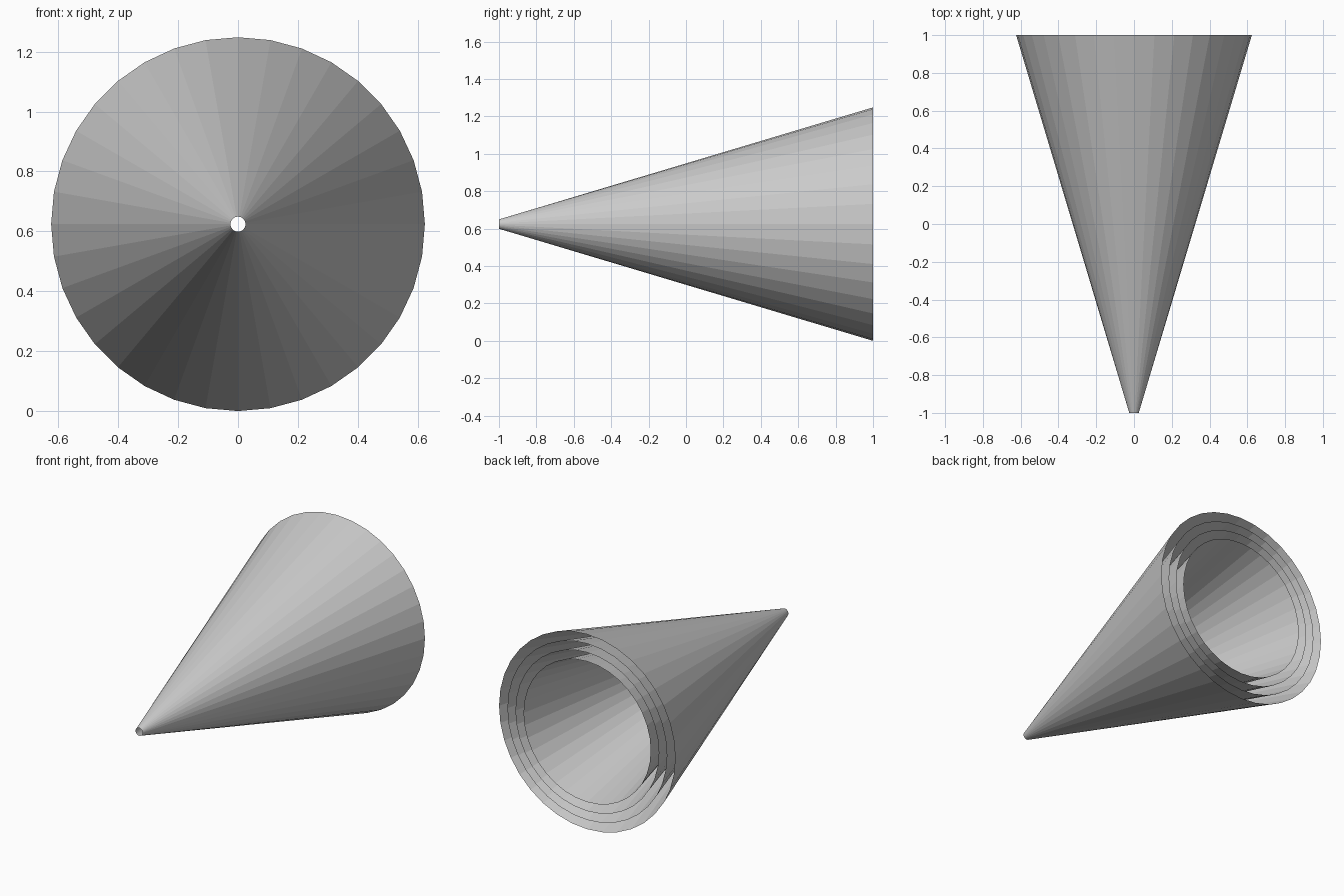
import bpy, bmesh, math

if "Cube" in bpy.data.objects:
    bpy.data.objects.remove(bpy.data.objects["Cube"])

SIDES = 36
RADIUS = 0.624     # wide rim of the outer shell, also the height of the axis
TIP = 0.025        # small open hole at the front


def open_cone(name, rim_radius):
    """Thin flat-faced shell along y, open at both ends."""
    bm = bmesh.new()
    rings = []
    for y, r in ((-1.0, TIP), (1.0, rim_radius)):
        ring = []
        for i in range(SIDES):
            a = 2 * math.pi * i / SIDES
            ring.append(bm.verts.new((r * math.cos(a), y, RADIUS + r * math.sin(a))))
        rings.append(ring)
    tip, rim = rings
    for i in range(SIDES):
        j = (i + 1) % SIDES
        bm.faces.new((tip[i], tip[j], rim[j], rim[i]))
    bmesh.ops.recalc_face_normals(bm, faces=bm.faces)
    mesh = bpy.data.meshes.new(name)
    bm.to_mesh(mesh)
    bm.free()
    obj = bpy.data.objects.new(name, mesh)
    bpy.context.collection.objects.link(obj)
    return obj


# Outer shell and three nested inner shells sharing the tip and rim plane
open_cone("outer_cone", RADIUS)
for n, factor in enumerate((0.905, 0.814, 0.722), 1):
    open_cone(f"inner_cone_{n}", RADIUS * factor)
